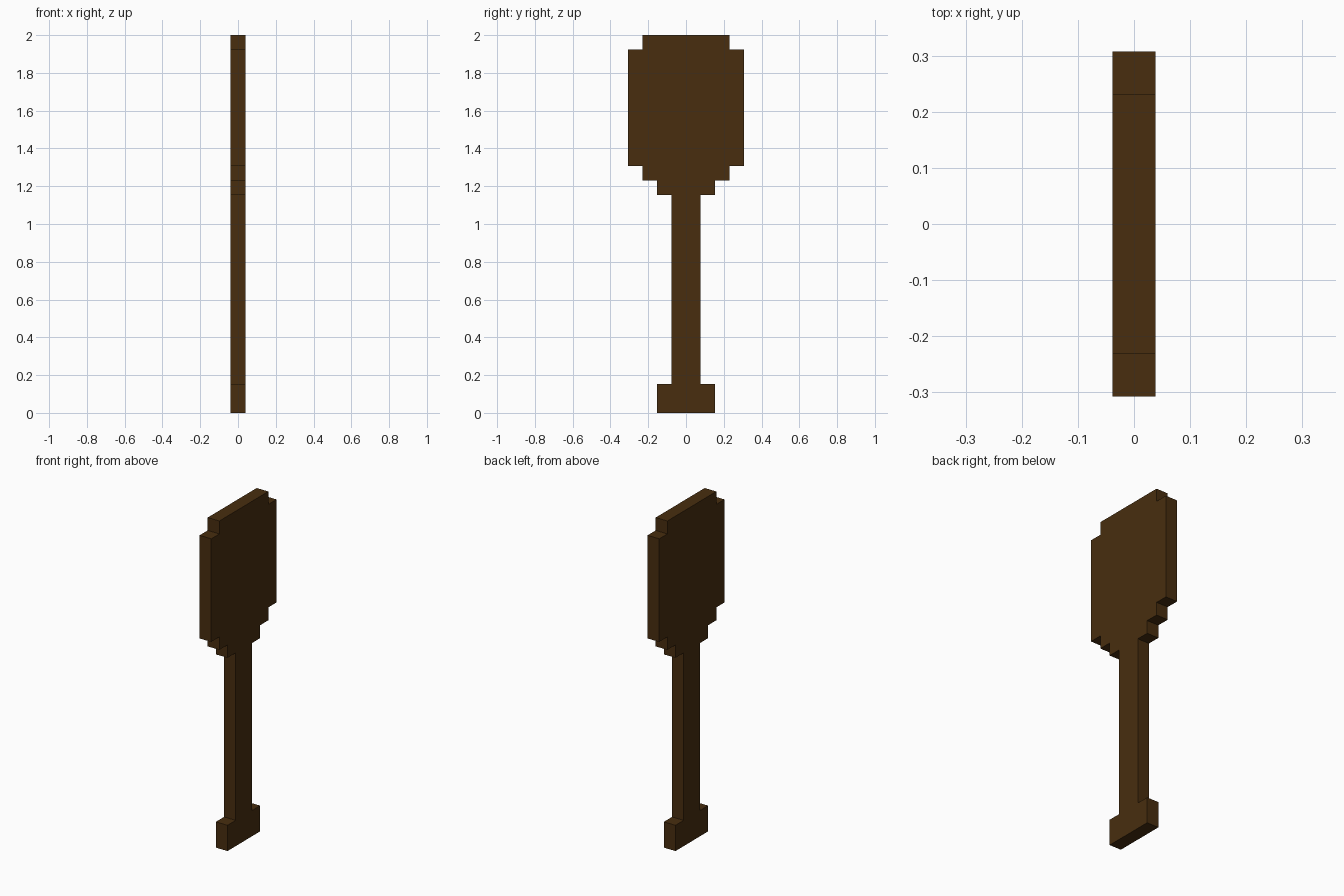
import bpy
import bmesh

cube = bpy.data.objects.get("Cube")
if cube:
    bpy.data.objects.remove(cube, do_unlink=True)

U = 2 / 26            # one pixel step of the stepped silhouette
THICKNESS = U

# Dark wood
wood = bpy.data.materials.new("dark_wood")
wood.use_nodes = True
colour = (0.065, 0.027, 0.0048, 1.0)
wood.diffuse_color = colour
bsdf = next(n for n in wood.node_tree.nodes if n.type == 'BSDF_PRINCIPLED')
bsdf.inputs["Base Color"].default_value = colour
bsdf.inputs["Roughness"].default_value = 0.9

# Stacked bands from the ground up: (half width, bottom, top) in steps
bands = [
    (2, 0, 2),      # grip
    (1, 2, 15),     # shaft
    (2, 15, 16),    # blade shoulder, lower step
    (3, 16, 17),    # blade shoulder, upper step
    (4, 17, 25),    # blade
    (3, 25, 26),    # blade tip
]

# Right half of the silhouette, then its mirror image back down
half = [(w * U, z * U) for w, bottom, top in bands for z in (bottom, top)]
outline = half + [(-y, z) for y, z in reversed(half)]

# Extrude the silhouette through the thickness
bm = bmesh.new()
face = bm.faces.new([bm.verts.new((-THICKNESS / 2, y, z)) for y, z in outline])
extruded = bmesh.ops.extrude_face_region(bm, geom=[face], use_keep_orig=True)
moved = [g for g in extruded["geom"] if isinstance(g, bmesh.types.BMVert)]
bmesh.ops.translate(bm, verts=moved, vec=(THICKNESS, 0, 0))
bmesh.ops.recalc_face_normals(bm, faces=bm.faces)

mesh = bpy.data.meshes.new("paddle")
bm.to_mesh(mesh)
bm.free()
mesh.materials.append(wood)
paddle = bpy.data.objects.new("paddle", mesh)
bpy.context.collection.objects.link(paddle)
